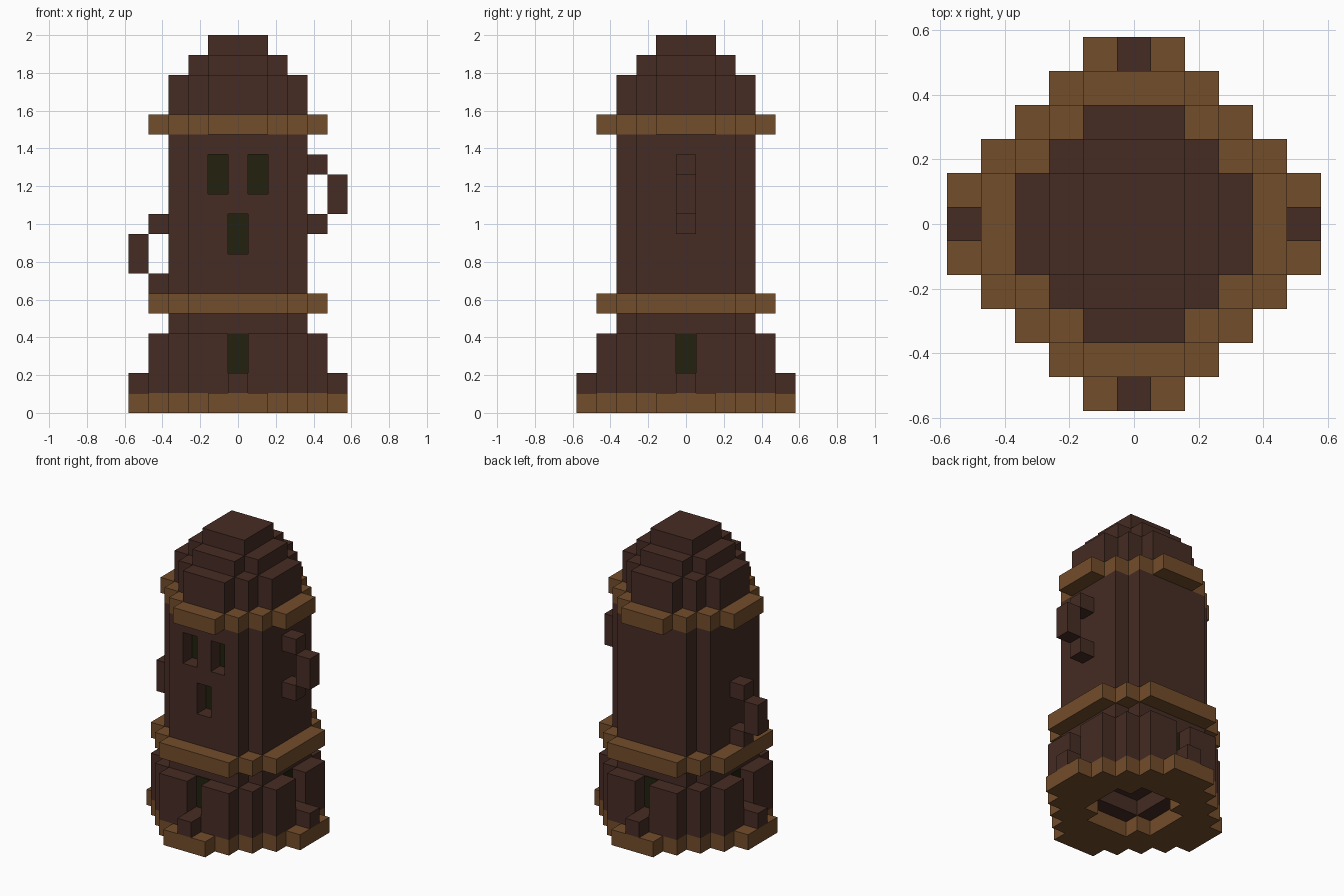
import bpy, bmesh, math
from mathutils import Matrix

cube = bpy.data.objects.get("Cube")
if cube:
    bpy.data.objects.remove(cube, do_unlink=True)

U = 2 / 19  # one block


def material(name, rgb):
    m = bpy.data.materials.new(name)
    m.use_nodes = True
    m.diffuse_color = (*rgb, 1)
    bsdf = next(n for n in m.node_tree.nodes if n.type == 'BSDF_PRINCIPLED')
    bsdf.inputs["Base Color"].default_value = (*rgb, 1)
    return m


DARK = material("dark_wood", (0.061, 0.025, 0.017))
TAN = material("light_wood", (0.171, 0.074, 0.024))
GREEN = material("deep_green", (0.016, 0.015, 0.0044))


def finish(name, bm, mat):
    bmesh.ops.recalc_face_normals(bm, faces=bm.faces)
    bmesh.ops.scale(bm, vec=(U, U, U), verts=bm.verts)
    me = bpy.data.meshes.new(name)
    bm.to_mesh(me)
    bm.free()
    me.materials.append(mat)
    ob = bpy.data.objects.new(name, me)
    bpy.context.collection.objects.link(ob)
    return ob


def tier(name, reach, diag, z0, z1, mat):
    """Stepped octagon: blocks with |x|,|y| <= reach and |x|+|y| <= diag."""
    right, last = [], None
    for y in range(-reach, reach + 1):
        w = min(reach, diag - abs(y)) + 0.5
        if w != last:
            if last is not None:
                right.append((last, y - 0.5))
            right.append((w, y - 0.5))
            last = w
    right.append((last, reach + 0.5))
    outline = right + [(-x, y) for x, y in reversed(right)]
    bm = bmesh.new()
    face = bm.faces.new([bm.verts.new((x, y, z0)) for x, y in outline])
    top = bmesh.ops.extrude_face_region(bm, geom=[face])["geom"]
    bmesh.ops.translate(bm, vec=(0, 0, z1 - z0),
                        verts=[v for v in top if isinstance(v, bmesh.types.BMVert)])
    return finish(name, bm, mat)


def box(name, x, y, z, mat, turn=0):
    """Box from (min, max) pairs in blocks, turned by quarter turns about z."""
    bm = bmesh.new()
    bmesh.ops.create_cube(bm, size=1)
    for v in bm.verts:
        v.co = [p[0] if c < 0 else p[1] for c, p in zip(v.co, (x, y, z))]
    bmesh.ops.rotate(bm, verts=bm.verts, cent=(0, 0, 0),
                     matrix=Matrix.Rotation(turn * math.pi / 2, 3, 'Z'))
    return finish(name, bm, mat)


def cut(ob, cutter):
    cutter.hide_render = True
    mod = ob.modifiers.new("cut", 'BOOLEAN')
    mod.operation, mod.solver, mod.object = 'DIFFERENCE', 'EXACT', cutter
    bpy.context.view_layer.objects.active = ob
    bpy.ops.object.modifier_apply(modifier=mod.name)
    bpy.data.objects.remove(cutter, do_unlink=True)


# Base slab with the opening underneath
base = tier("base_slab", 5, 6, 0, 1, TAN)
cut(base, tier("cutter", 2, 3, -1, 2, TAN))

# Lower wall with four doorways, each with a step
lower = tier("lower_wall", 4, 6, 1, 4, DARK)
cut(lower, box("cutter", (-1.5, 1.5), (-1.5, 1.5), (0, 2), DARK))
for i, side in enumerate(("front", "left", "back", "right")):
    cut(lower, box("cutter", (-.5, .5), (-5.5, -3.5), (2, 5), DARK, i))
    box(side + "_door", (-.5, .5), (-3.54, -3.48), (2, 4), GREEN, i)
    box(side + "_step", (-.5, .5), (-5.5, -4.5), (1, 2), DARK, i)

# Neck, bands and main wall
tier("lower_neck", 3, 5, 4, 5, DARK)
tier("lower_band", 4, 6, 5, 6, TAN)
wall = tier("main_wall", 3, 5, 6, 14, DARK)
tier("upper_band", 4, 5, 14, 15, TAN)

# Eye and mouth recesses
for name, x, z in (("right_eye", -1, 11), ("left_eye", 1, 11), ("mouth", 0, 8)):
    cut(wall, box("cutter", (x - .5, x + .5), (-4.5, -2.5), (z, z + 2), DARK))
    box(name, (x - .5, x + .5), (-2.54, -2.48), (z, z + 2), GREEN)

# Domed roof
tier("roof_lower", 3, 4, 15, 17, DARK)
tier("roof_middle", 2, 3, 17, 18, DARK)
tier("roof_cap", 1, 2, 18, 19, DARK)

# Arms at the sides, left one higher
for side, turn, z in (("left", 0, 9), ("right", 2, 6)):
    box(side + "_arm_bottom", (3.5, 4.5), (-.5, .5), (z, z + 1), DARK, turn)
    box(side + "_arm_grip", (4.5, 5.5), (-.5, .5), (z + 1, z + 3), DARK, turn)
    box(side + "_arm_top", (3.5, 4.5), (-.5, .5), (z + 3, z + 4), DARK, turn)
